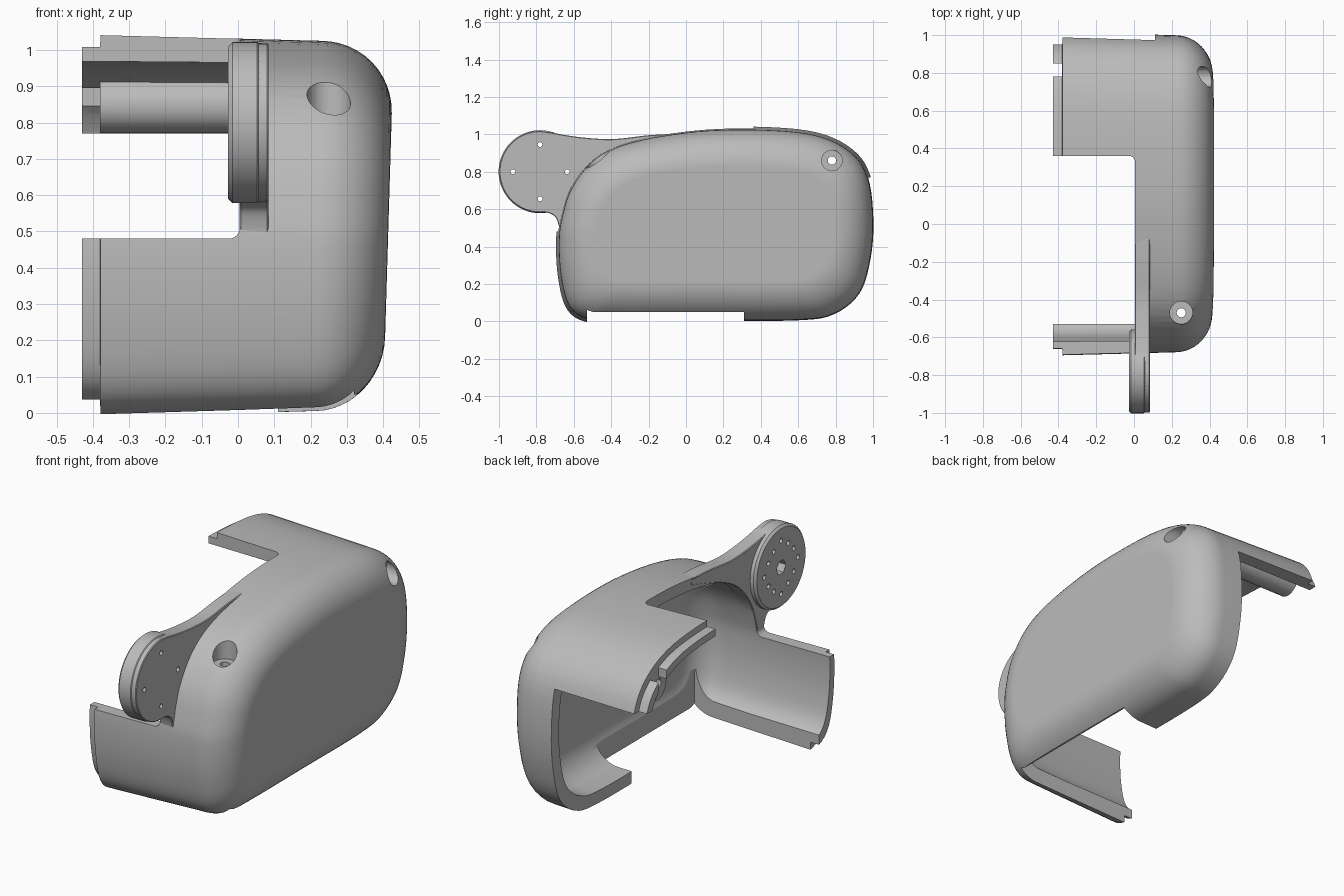
import bpy, bmesh, math
from mathutils import Matrix, Vector

if "Cube" in bpy.data.objects:
    bpy.data.objects.remove(bpy.data.objects["Cube"])

grey = bpy.data.materials.new("plain grey")
grey.use_nodes = True
grey.diffuse_color = (0.5, 0.5, 0.5, 1)
grey.node_tree.nodes["Principled BSDF"].inputs["Base Color"].default_value = (0.5, 0.5, 0.5, 1)


def make(name, bm):
    bmesh.ops.recalc_face_normals(bm, faces=bm.faces)
    me = bpy.data.meshes.new(name)
    bm.to_mesh(me)
    bm.free()
    me.materials.append(grey)
    ob = bpy.data.objects.new(name, me)
    bpy.context.collection.objects.link(ob)
    return ob


def combine(ob, other, op):
    mod = ob.modifiers.new("bool", 'BOOLEAN')
    mod.object, mod.operation, mod.solver = other, op, 'EXACT'
    bpy.context.view_layer.objects.active = ob
    bpy.ops.object.modifier_apply(modifier=mod.name)
    bpy.data.objects.remove(other)


def bevel(ob, width, segments):
    mod = ob.modifiers.new("bevel", 'BEVEL')
    mod.width, mod.segments, mod.limit_method = width, segments, 'ANGLE'
    mod.angle_limit = math.radians(60)
    bpy.context.view_layer.objects.active = ob
    bpy.ops.object.modifier_apply(modifier=mod.name)
    return ob


def box(x0, x1, y0, y1, z0, z1):
    bm = bmesh.new()
    bmesh.ops.create_cube(bm, size=1)
    for v in bm.verts:
        v.co = ((x0 + x1) / 2 + v.co.x * (x1 - x0), (y0 + y1) / 2 + v.co.y * (y1 - y0),
                (z0 + z1) / 2 + v.co.z * (z1 - z0))
    return make("cutter", bm)


def rod(axis, centre, r, length, sides=32, name="rod"):
    bm = bmesh.new()
    rot = Matrix.Rotation(math.pi / 2, 4, 'Y') if axis == 'X' else Matrix()
    bmesh.ops.create_cone(bm, cap_ends=True, segments=sides, radius1=r, radius2=r,
                          depth=length, matrix=Matrix.Translation(centre) @ rot)
    return make(name, bm)


def spline(pts, steps, closed=True):
    """Catmull-Rom curve through the points."""
    n, out = len(pts), []
    for i in range(n if closed else n - 1):
        ids = [i - 1, i, i + 1, i + 2]
        a, b, c, d = [Vector(pts[k % n] if closed else pts[min(max(k, 0), n - 1)]) for k in ids]
        for s in range(steps):
            t = s / steps
            out.append(0.5 * (2 * b + (c - a) * t + (2 * a - 5 * b + 4 * c - d) * t * t
                              + (3 * b - a - 3 * c + d) * t ** 3))
    return out


def loft(name, rings, profile):
    """Sections along x; each ring is (x, inset)."""
    bm = bmesh.new()
    loops = []
    for x, inset in rings:
        loop = []
        for p in profile:
            y = 0.15 + (p.x - 0.15) * (1 - inset / 0.85)
            z = 0.52 + (p.y - 0.52) * (1 - inset / 0.52)
            loop.append(bm.verts.new((x - 0.07 * (0.9 - z) * max(0, x), y, z)))
        loops.append(loop)
    n = len(profile)
    for a, b in zip(loops, loops[1:]):
        for i in range(n):
            bm.faces.new((a[i], a[(i + 1) % n], b[(i + 1) % n], b[i]))
    bm.faces.new(loops[0])
    bm.faces.new(loops[-1])
    return make(name, bm)


def corner(x_end, r, inset):
    ang = [math.pi / 2 * k / 12 for k in range(13)]
    return [(x_end - r + r * math.sin(a), inset + r * (1 - math.cos(a))) for a in ang]


# Shell outline in y, z
outline = spline([(-0.695, 0.42), (-0.68, 0.55), (-0.625, 0.72), (-0.5, 0.875), (-0.3, 0.97),
                  (0.05, 1.03), (0.4, 1.04), (0.7, 1.01), (0.89, 0.92), (0.985, 0.78),
                  (1.015, 0.55), (1.0, 0.33), (0.94, 0.14), (0.8, 0.025), (0.6, -0.008),
                  (0.1, -0.01), (-0.4, -0.01), (-0.56, 0.005), (-0.645, 0.08), (-0.685, 0.24)], 5)
outer_rings = [(-0.43, 0.033), (-0.38, 0.033), (-0.379, 0.0), (0.0, 0.01)] + corner(0.426, 0.2, 0.016)
inner_rings = [(-0.6, 0.07), (0.0, 0.075)] + corner(0.355, 0.15, 0.08)

shell = loft("side_shell", outer_rings, outline)
combine(shell, loft("hollow", inner_rings, outline), 'DIFFERENCE')

# Rounded opening above the front strip and in front of the top slab
combine(shell, bevel(box(-1, 0.005, -1.5, 0.36, 0.48, 2), 0.03, 6), 'DIFFERENCE')

# Open side, stepped back edge, open floor and gap in the slab lip
for b in [(-1, 0.005, -0.53, 0.35, -1, 0.6), (-1, 0.11, 0.31, 1.2, -1, 0.77),
          (-1, 0.32, -0.53, 0.31, -1, 0.25), (-1, 1, -0.53, 0.31, -1, 0.05),
          (-1, -0.38, 0.78, 0.85, 0.8, 2)]:
    combine(shell, box(*b), 'DIFFERENCE')

# Screw bosses, trimmed to the outer surface
for axis, c, r, length in [('X', (0.0, 0.79, 0.848), 0.078, 0.76),
                           ('Z', (0.25, -0.47, 0.82), 0.085, 0.09)]:
    boss = rod(axis, c, r, length, name="boss")
    combine(boss, loft("trim", outer_rings, outline), 'INTERSECT')
    combine(shell, boss, 'UNION')

# Screw recesses and holes
for axis, c, r, length in [('X', (0.51, 0.78, 0.86), 0.055, 0.4), ('X', (0, 0.78, 0.86), 0.022, 2),
                           ('Z', (0.25, -0.47, 1.01), 0.06, 0.4), ('Z', (0.25, -0.47, 0.8), 0.024, 1)]:
    combine(shell, rod(axis, c, r, length), 'DIFFERENCE')

# Arm plate: round end blending into a web on the shell
top = spline([(-0.72, 1.01), (-0.64, 0.995), (-0.52, 0.98), (-0.38, 0.975), (-0.2, 0.995), (-0.02, 1.005)], 5, False)
under = spline([(-0.05, 0.97), (-0.3, 0.89), (-0.46, 0.8), (-0.57, 0.66), (-0.63, 0.47)], 5, False)
cove = spline([(-0.675, 0.46), (-0.68, 0.51), (-0.7, 0.56), (-0.74, 0.582)], 5, False)
lobe = [Vector((-0.78 + 0.218 * math.cos(a), 0.8 + 0.218 * math.sin(a)))
        for a in [math.radians(276 - 6 * k) for k in range(32)]]
bm = bmesh.new()
face = bm.faces.new([bm.verts.new((0.004, p.x, p.y)) for p in top + under + cove + lobe])
ext = bmesh.ops.extrude_face_region(bm, geom=[face])
for v in ext["geom"]:
    if isinstance(v, bmesh.types.BMVert):
        v.co.x = 0.084
arm = bevel(make("hinge_arm", bm), 0.01, 1)

# Round hinge disc with chamfered rims
disc = bevel(rod('X', (0.019, -0.78, 0.8), 0.222, 0.092, 64), 0.012, 1)
combine(arm, disc, 'UNION')

# Hex socket, through holes and shallow sockets on the disc
combine(arm, rod('X', (-0.03, -0.78, 0.8), 0.04, 0.09, 6), 'DIFFERENCE')
for k in range(12):
    a = k * math.pi / 6
    through = k % 3 == 0
    rad = 0.145 if through else 0.125
    c = (0.0 if through else -0.03, -0.78 + rad * math.cos(a), 0.8 + rad * math.sin(a))
    combine(arm, rod('X', c, 0.013, 0.4 if through else 0.04, 16), 'DIFFERENCE')

# Smooth shading with crisp edges
for ob in (shell, arm):
    bpy.ops.object.select_all(action='DESELECT')
    ob.select_set(True)
    bpy.context.view_layer.objects.active = ob
    bpy.ops.object.shade_smooth_by_angle(angle=math.radians(30))
    ob.modifiers.new("even_normals", 'WEIGHTED_NORMAL').keep_sharp = True
